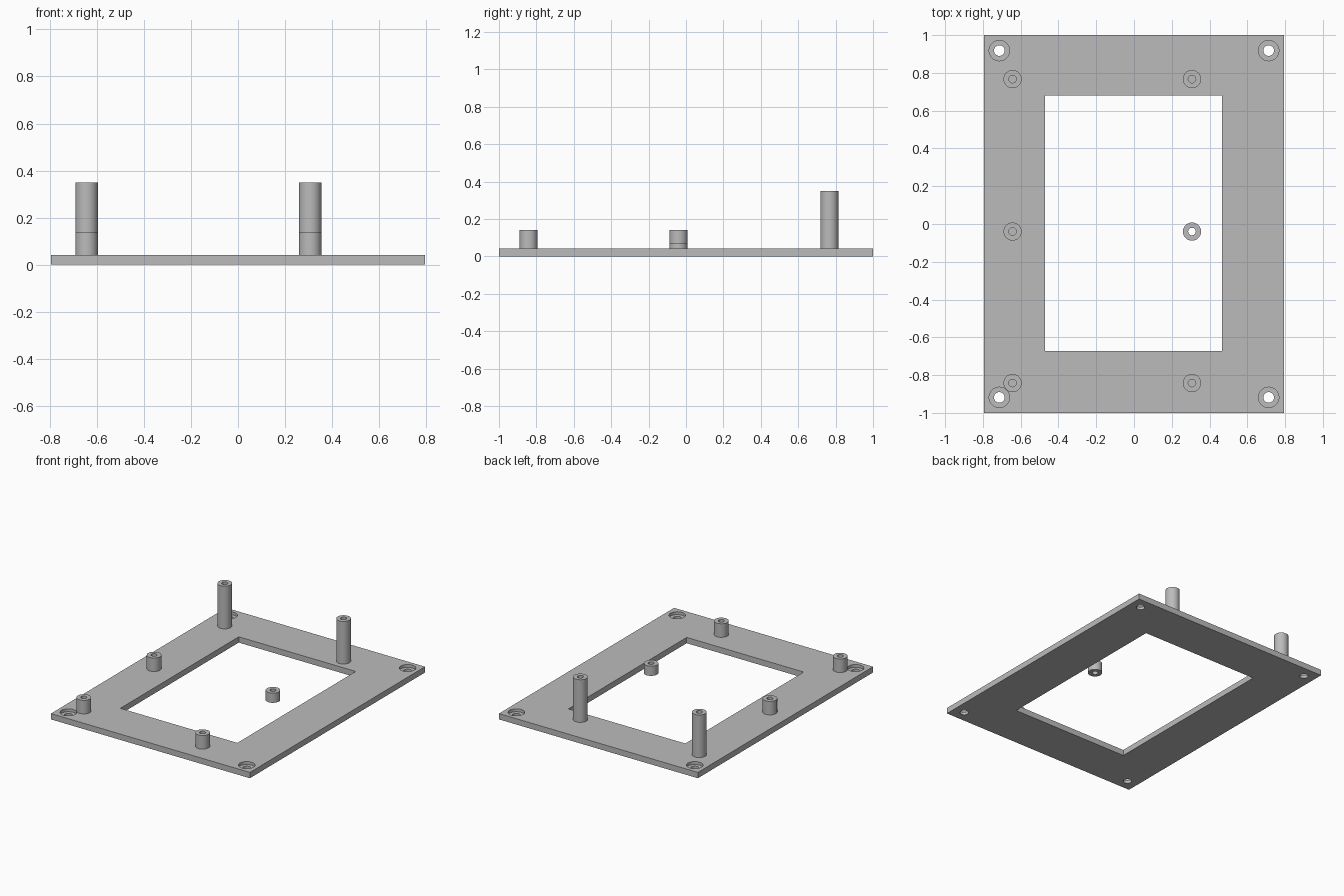
import bpy
import math

cube = bpy.data.objects.get("Cube")
if cube:
    bpy.data.objects.remove(cube, do_unlink=True)

# One plain grey for the whole bracket
grey = bpy.data.materials.new("grey")
grey.use_nodes = True
COLOUR = (0.5, 0.5, 0.5, 1)
grey.diffuse_color = COLOUR
grey.node_tree.nodes["Principled BSDF"].inputs["Base Color"].default_value = COLOUR

THICK = 0.042
SEGMENTS = 48


def box(name, x0, x1, y0, y1, z0, z1):
    bpy.ops.mesh.primitive_cube_add(
        size=1, location=((x0 + x1) / 2, (y0 + y1) / 2, (z0 + z1) / 2))
    obj = bpy.context.object
    obj.name = name
    obj.scale = (x1 - x0, y1 - y0, z1 - z0)
    bpy.ops.object.transform_apply(location=False, rotation=False, scale=True)
    return obj


def cylinder(name, x, y, radius, z0, z1):
    bpy.ops.mesh.primitive_cylinder_add(
        vertices=SEGMENTS, radius=radius, depth=z1 - z0,
        location=(x, y, (z0 + z1) / 2))
    obj = bpy.context.object
    obj.name = name
    return obj


def cut(target, cutter):
    """Subtract the cutter from the target, then discard it."""
    mod = target.modifiers.new("cut", "BOOLEAN")
    mod.operation = "DIFFERENCE"
    mod.solver = "EXACT"
    mod.object = cutter
    bpy.context.view_layer.objects.active = target
    bpy.ops.object.modifier_apply(modifier=mod.name)
    bpy.data.objects.remove(cutter, do_unlink=True)


def finish(obj):
    obj.data.materials.clear()
    obj.data.materials.append(grey)
    bpy.ops.object.select_all(action="DESELECT")
    obj.select_set(True)
    bpy.context.view_layer.objects.active = obj
    bpy.ops.object.shade_smooth_by_angle(angle=math.radians(30))


# Base plate with its rectangular window
plate = box("base_plate", -0.795, 0.795, -1, 1, 0, THICK)
cut(plate, box("window_cutter", -0.47, 0.465, -0.672, 0.68, -0.1, 0.1))

# Counterbored screw holes in the corners
for x in (-0.713, 0.713):
    for y in (-0.918, 0.918):
        cut(plate, cylinder("bore_cutter", x, y, 0.054, THICK / 2, 0.1))
        cut(plate, cylinder("screw_cutter", x, y, 0.028, -0.1, 0.1))
finish(plate)

# Hollow standoffs: a tall pair at the back, short ones elsewhere
for side, x in (("right", -0.643), ("left", 0.307)):
    for row, y, top in (("back", 0.767, 0.35),
                        ("middle", -0.04, 0.14),
                        ("front", -0.842, 0.14)):
        # The standoff over the window is cut short above the plate
        over_window = side == "left" and row == "middle"
        bottom = 0.07 if over_window else THICK - 0.005
        drill = 0 if over_window else THICK
        post = cylinder(f"{row}_{side}_standoff", x, y, 0.048, bottom, top)
        cut(post, cylinder("drill_cutter", x, y, 0.02, drill, top + 0.1))
        finish(post)
